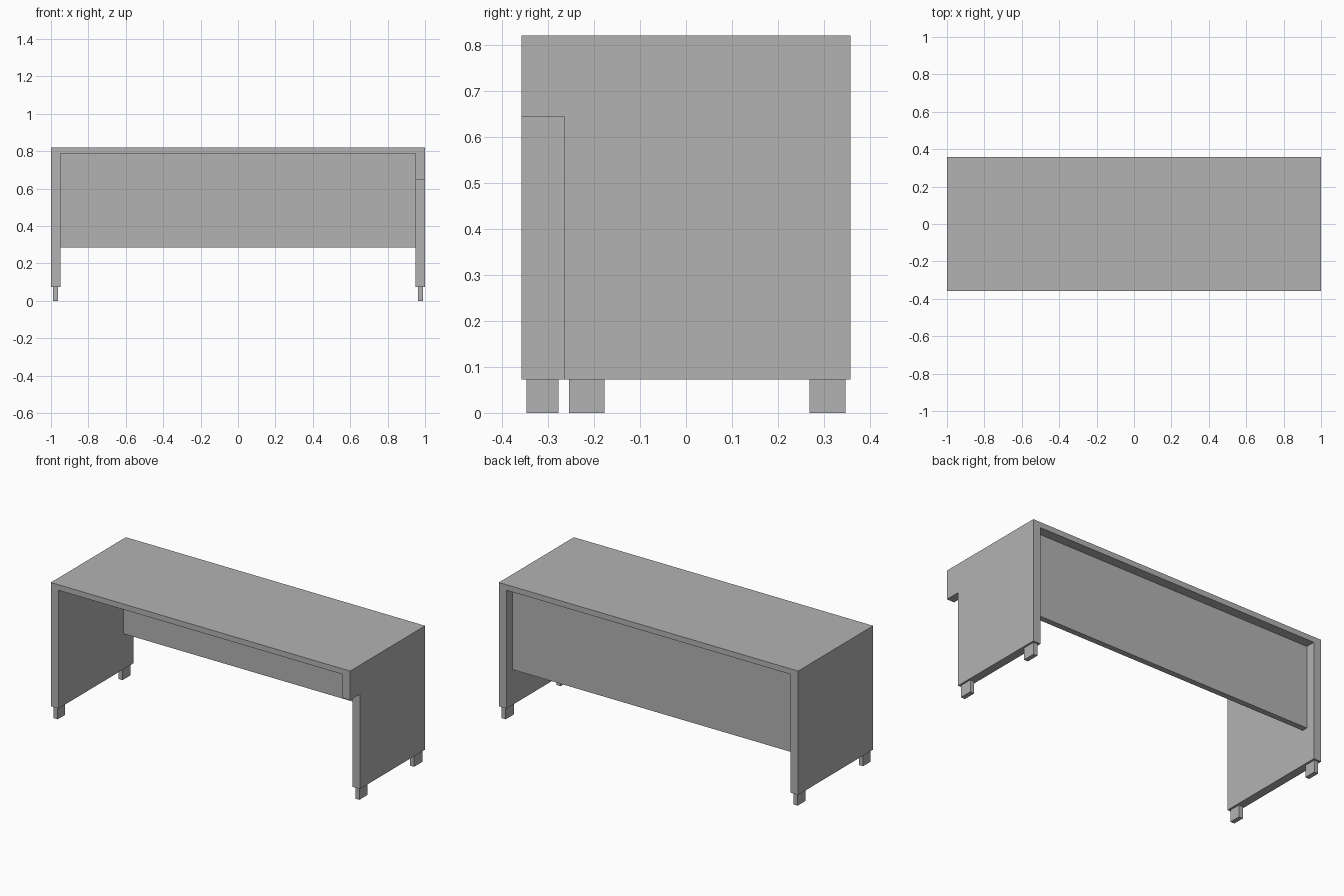
import bpy, bmesh

if "Cube" in bpy.data.objects:
    bpy.data.objects.remove(bpy.data.objects["Cube"])

HALF_D = 0.358                 # half depth
TOP, UNDER, BASE = 0.8205, 0.787, 0.0725
IN_X = 0.9495                  # inner face of the side panels

# Mid-grey finish for every part
grey = bpy.data.materials.new("mid_grey")
grey.diffuse_color = (0.45, 0.45, 0.45, 1)
grey.use_nodes = True
grey.node_tree.nodes["Principled BSDF"].inputs["Base Color"].default_value = grey.diffuse_color


def finish(name, bm):
    bmesh.ops.recalc_face_normals(bm, faces=bm.faces)
    mesh = bpy.data.meshes.new(name)
    bm.to_mesh(mesh)
    bm.free()
    mesh.materials.append(grey)
    obj = bpy.data.objects.new(name, mesh)
    bpy.context.collection.objects.link(obj)
    return obj


def box(name, x, y, z):
    bm = bmesh.new()
    bmesh.ops.create_cube(bm, size=1)
    for v in bm.verts:
        v.co = [lo + (c + 0.5) * (hi - lo) for c, (lo, hi) in zip(v.co, (x, y, z))]
    return finish(name, bm)


# Desktop and both side panels: one arch profile extruded front to back
profile = [(-1, BASE), (-1, TOP), (1, TOP), (1, BASE),
           (IN_X, BASE), (IN_X, UNDER), (-IN_X, UNDER), (-IN_X, BASE)]
bm = bmesh.new()
face = bm.faces.new([bm.verts.new((x, -HALF_D, z)) for x, z in profile])
new = bmesh.ops.extrude_face_region(bm, geom=[face])["geom"]
bmesh.ops.translate(bm, vec=(0, 2 * HALF_D, 0),
                    verts=[g for g in new if isinstance(g, bmesh.types.BMVert)])
frame = finish("desk_frame", bm)

# Notch in the front of the right side panel
cutter = box("notch_cutter", (0.9, 1.1), (-0.5, -0.265), (-0.1, 0.6445))
cutter.hide_render = True
cutter.display_type = 'WIRE'
cut = frame.modifiers.new("notch", 'BOOLEAN')
cut.operation = 'DIFFERENCE'
cut.solver = 'EXACT'
cut.object = cutter

# Recessed panel at the back
box("modesty_panel", (-IN_X, IN_X), (0.265, 0.30), (0.286, UNDER))

# Feet: the right front foot sits back behind the notch
feet = {
    "left_front_foot": (-1, -0.347, -0.277),
    "left_back_foot": (-1, 0.272, 0.347),
    "right_front_foot": (1, -0.2545, -0.177),
    "right_back_foot": (1, 0.268, 0.347),
}
for name, (side, y0, y1) in feet.items():
    x0, x1 = sorted((side * 0.962, side * 0.989))
    box(name, (x0, x1), (y0, y1), (0, BASE))
